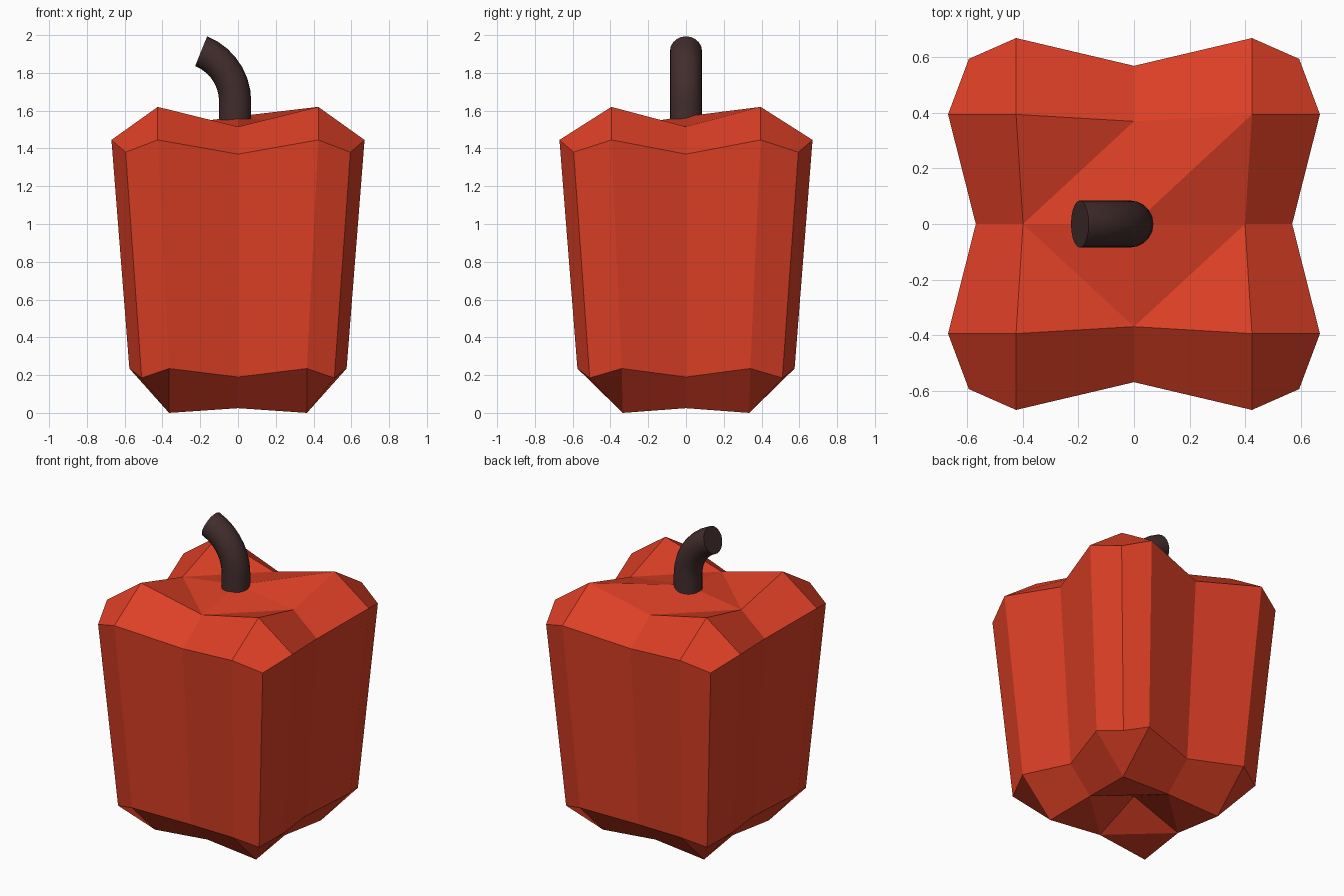
import bpy, bmesh, math
from mathutils import Matrix, Vector

cube = bpy.data.objects.get("Cube")
if cube:
    bpy.data.objects.remove(cube, do_unlink=True)


def material(name, rgb):
    m = bpy.data.materials.new(name)
    m.use_nodes = True
    color = (*rgb, 1.0)
    m.diffuse_color = color
    bsdf = next(n for n in m.node_tree.nodes if n.type == 'BSDF_PRINCIPLED')
    bsdf.inputs["Base Color"].default_value = color
    bsdf.inputs["Roughness"].default_value = 0.6
    return m


def finish(bm, name, mat):
    bmesh.ops.recalc_face_normals(bm, faces=bm.faces[:])
    mesh = bpy.data.meshes.new(name)
    bm.to_mesh(mesh)
    bm.free()
    mesh.materials.append(mat)
    obj = bpy.data.objects.new(name, mesh)
    bpy.context.collection.objects.link(obj)
    return obj


QUADRANTS = [(1, 1), (-1, 1), (-1, -1), (1, -1)]


def lobe_ring(bm, groove, x_side, corner, y_side):
    """Four lobes, each three points wide, with a groove point between them."""
    ring = []
    for k, (sx, sy) in enumerate(QUADRANTS):
        r, z = groove
        a = math.pi / 2 * k
        ring.append(bm.verts.new((r * math.cos(a), r * math.sin(a), z)))
        lobe = [x_side, corner, y_side]
        for x, y, z in (lobe if sx == sy else lobe[::-1]):
            ring.append(bm.verts.new((sx * x, sy * y, z)))
    return ring


def cap_ring(bm, mid, mid_z, tip):
    """Inner ring: groove ends alternating with lobe tips."""
    ring = []
    for k, (sx, sy) in enumerate(QUADRANTS):
        a = math.pi / 2 * k
        ring.append(bm.verts.new((mid[0] * math.cos(a), mid[1] * math.sin(a), mid_z)))
        ring.append(bm.verts.new((sx * tip[0], sy * tip[1], tip[2])))
    return ring


def close_end(bm, o, i, center_z, ridge=None):
    """Bevel from the lobe ring to the cap ring, then a centred cap."""
    center = bm.verts.new((0, 0, center_z))
    for k in range(4):
        groove, s1, c, s2 = o[4 * k:4 * k + 4]
        next_groove = o[(4 * k + 4) % 16]
        mid, tip, next_mid = i[2 * k], i[2 * k + 1], i[(2 * k + 2) % 8]
        bm.faces.new((groove, s1, tip, mid))
        bm.faces.new((s1, c, s2, tip))
        bm.faces.new((s2, next_groove, next_mid, tip))
        if k == ridge:
            bm.faces.new((mid, tip, center))
            bm.faces.new((tip, next_mid, center))
        else:
            bm.faces.new((mid, tip, next_mid))
            bm.faces.new((mid, next_mid, center))


# Faceted four-lobed body
red = material("pepper red", (0.72, 0.05, 0.019))
bm = bmesh.new()
low = lobe_ring(bm, (0.49, 0.19), (0.575, 0.34, 0.235), (0.51, 0.51, 0.185), (0.365, 0.575, 0.235))
high = lobe_ring(bm, (0.57, 1.37), (0.67, 0.395, 1.445), (0.595, 0.595, 1.38), (0.425, 0.67, 1.445))
for k in range(16):
    n = (k + 1) % 16
    bm.faces.new((low[k], low[n], high[n], high[k]))
close_end(bm, high, cap_ring(bm, (0.4, 0.37), 1.515, (0.425, 0.395, 1.62)), 1.57, ridge=0)
close_end(bm, low, cap_ring(bm, (0.34, 0.315), 0.025, (0.365, 0.335, 0.0)), 0.15)
finish(bm, "pepper_body", red)

# Curved stem: a round section swept up, then bent toward -x
brown = material("stem brown", (0.055, 0.026, 0.026))
SIDES, STEPS, RADIUS, BEND = 20, 7, 0.085, 0.288
BASE_X, BEND_Z, TURN = -0.015, 1.648, math.radians(68)
stations = [(Vector((BASE_X, 0, 1.54)), 0.0)]
for s in range(STEPS + 1):
    t = TURN * s / STEPS
    stations.append((Vector((BASE_X - BEND * (1 - math.cos(t)), 0, BEND_Z + BEND * math.sin(t))), t))

bm = bmesh.new()
rings = []
for pos, tilt in stations:
    rot = Matrix.Rotation(-tilt, 3, 'Y')
    rings.append([bm.verts.new(pos + rot @ Vector((RADIUS * math.cos(a), RADIUS * math.sin(a), 0)))
                  for a in (math.tau * j / SIDES for j in range(SIDES))])
for r0, r1 in zip(rings, rings[1:]):
    for j in range(SIDES):
        n = (j + 1) % SIDES
        bm.faces.new((r0[j], r0[n], r1[n], r1[j]))
bm.faces.new(rings[0][::-1])
bm.faces.new(rings[-1])
stem = finish(bm, "stem", brown)
bpy.ops.object.select_all(action='DESELECT')
stem.select_set(True)
bpy.context.view_layer.objects.active = stem
bpy.ops.object.shade_smooth_by_angle(angle=math.radians(35))
